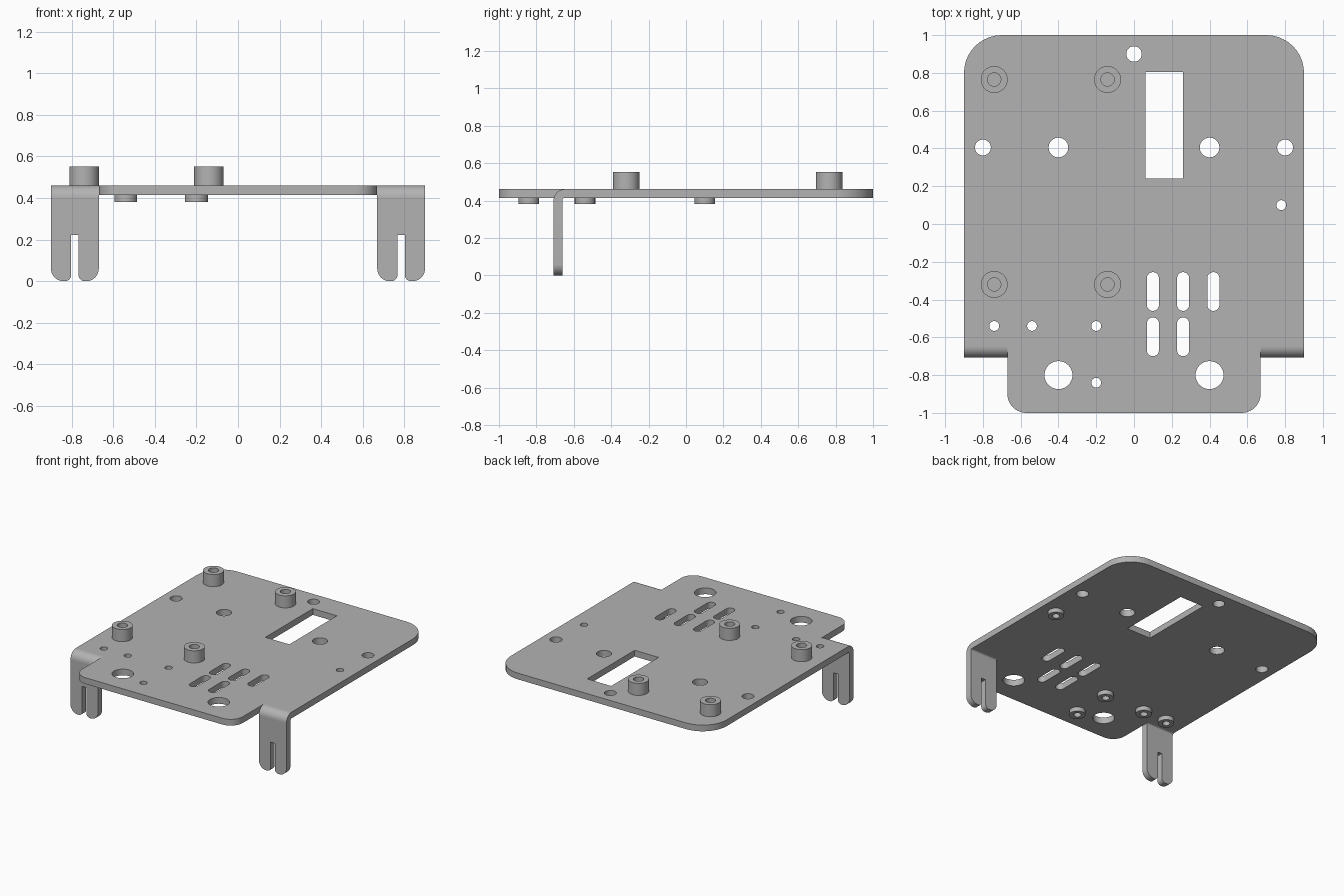
import bpy, bmesh
from math import sin, cos, pi, radians
from mathutils import Matrix, Vector

cube = bpy.data.objects.get("Cube")
if cube:
    bpy.data.objects.remove(cube, do_unlink=True)

metal = bpy.data.materials.new("grey metal")
metal.use_nodes = True
GREY = (0.45, 0.45, 0.45, 1)
metal.diffuse_color = GREY
metal.node_tree.nodes["Principled BSDF"].inputs["Base Color"].default_value = GREY

TOP, T = 0.461, 0.047          # sheet top height and thickness
FRONT = -0.708                 # front face of the legs
BEND = 0.06                    # outer bend radius
INNER, OUTER = 0.67, 0.9       # leg edges in x


def circle(x, y, r, n=40):
    return [(x + r * cos(2 * pi * i / n), y + r * sin(2 * pi * i / n)) for i in range(n)]


def rounded(corners, n=10):
    """Closed outline from (x, y, radius) right-angle corners."""
    pts = []
    for i, (x, y, r) in enumerate(corners):
        p = Vector((x, y))
        if r == 0:
            pts.append(p)
            continue
        a = (Vector(corners[i - 1][:2]) - p).normalized() * r
        b = (Vector(corners[(i + 1) % len(corners)][:2]) - p).normalized() * r
        for k in range(n + 1):
            t = k / n * pi / 2
            pts.append(p + a * (1 - sin(t)) + b * (1 - cos(t)))
    return pts


def box(x0, x1, y0, y1, r=0):
    return rounded([(x0, y0, r), (x1, y0, r), (x1, y1, r), (x0, y1, r)])


def finish(name, bm, matrix=Matrix()):
    bmesh.ops.transform(bm, matrix=matrix, verts=bm.verts)
    bmesh.ops.remove_doubles(bm, verts=bm.verts, dist=1e-5)
    bmesh.ops.recalc_face_normals(bm, faces=bm.faces)
    mesh = bpy.data.meshes.new(name)
    bm.to_mesh(mesh)
    bm.free()
    mesh.materials.append(metal)
    ob = bpy.data.objects.new(name, mesh)
    bpy.context.collection.objects.link(ob)
    bpy.ops.object.select_all(action='DESELECT')
    ob.select_set(True)
    bpy.context.view_layer.objects.active = ob
    bpy.ops.object.shade_smooth_by_angle(angle=radians(30))
    return ob


def sheet(name, loops, thickness, matrix):
    """Extrude an outline with holes, centred on its own plane."""
    curve = bpy.data.curves.new(name, 'CURVE')
    curve.dimensions = '2D'
    curve.fill_mode = 'BOTH'
    curve.extrude = thickness / 2
    for loop in loops:
        s = curve.splines.new('POLY')
        s.points.add(len(loop) - 1)
        for point, (x, y) in zip(s.points, loop):
            point.co = (x, y, 0, 1)
        s.use_cyclic_u = True
    tmp = bpy.data.objects.new(name + "_outline", curve)
    bpy.context.collection.objects.link(tmp)
    graph = bpy.context.evaluated_depsgraph_get()
    mesh = bpy.data.meshes.new_from_object(tmp.evaluated_get(graph))
    bm = bmesh.new()
    bm.from_mesh(mesh)
    bpy.data.objects.remove(tmp)
    bpy.data.curves.remove(curve)
    bpy.data.meshes.remove(mesh)
    return finish(name, bm, matrix)


# Flat plate: big rounded back, narrower front tab beside the leg bends
fold = FRONT + BEND
half = [(INNER, -1, 0.1), (INNER, fold, 0), (OUTER, fold, 0), (OUTER, 1, 0.2)]
outline = rounded(half + [(-x, y, r) for x, y, r in reversed(half)])

holes = [circle(0, 0.9, 0.041)]
for s in (-1, 1):
    holes += [circle(s * 0.8, 0.405, 0.042),
              circle(s * 0.4, 0.405, 0.052),
              circle(s * 0.4, -0.8, 0.074)]
holes.append(box(0.06, 0.26, 0.24, 0.805))
for x, y in ((0.1, -0.46), (0.26, -0.46), (0.42, -0.46), (0.1, -0.7), (0.26, -0.7)):
    holes.append(box(x - 0.032, x + 0.032, y, y + 0.205, 0.0319))
nuts = [(0.78, 0.1), (-0.74, -0.54), (-0.54, -0.54), (-0.2, -0.54), (-0.2, -0.84)]
holes += [circle(x, y, 0.026) for x, y in nuts]
sheet("plate", [outline] + holes, T, Matrix.Translation((0, 0, TOP - T / 2)))

# Folded legs with an open slot at the foot
knee = TOP - BEND
mid, slot = (INNER + OUTER) / 2, 0.0175
leg = rounded([(INNER, 0, 0.06), (mid - slot, 0, 0.03), (mid - slot, 0.222, 0),
               (mid + slot, 0.222, 0), (mid + slot, 0, 0.03), (OUTER, 0, 0.06),
               (OUTER, knee, 0), (INNER, knee, 0)])
upright = Matrix.Translation((0, FRONT + T / 2, 0)) @ Matrix.Rotation(pi / 2, 4, 'X')
for side, s in (("left", 1), ("right", -1)):
    sheet(side + "_leg", [[(s * x, z) for x, z in leg]], T, upright)
    # Quarter-round bend between plate and leg
    bm = bmesh.new()
    rows = []
    for i in range(13):
        a = i / 12 * pi / 2
        rows.append([bm.verts.new((s * x, fold - r * cos(a), knee + r * sin(a)))
                     for x, r in ((INNER, BEND), (OUTER, BEND),
                                  (OUTER, BEND - T), (INNER, BEND - T))])
    for p, q in zip(rows, rows[1:]):
        for k in range(4):
            j = (k + 1) % 4
            bm.faces.new((p[k], p[j], q[j], q[k]))
    finish(side + "_bend", bm)

# Standoffs on top
H = 0.091
for i, (x, y) in enumerate((x, y) for x in (-0.74, -0.14) for y in (-0.32, 0.765)):
    sheet(f"standoff_{i + 1}", [circle(0, 0, 0.071), circle(0, 0, 0.035)], H,
          Matrix.Translation((x, y, TOP + H / 2)))

# Press nuts underneath
N = 0.032
for i, (x, y) in enumerate(nuts):
    sheet(f"press_nut_{i + 1}", [circle(0, 0, 0.055), circle(0, 0, 0.026)], N,
          Matrix.Translation((x, y, TOP - T - N / 2)))
